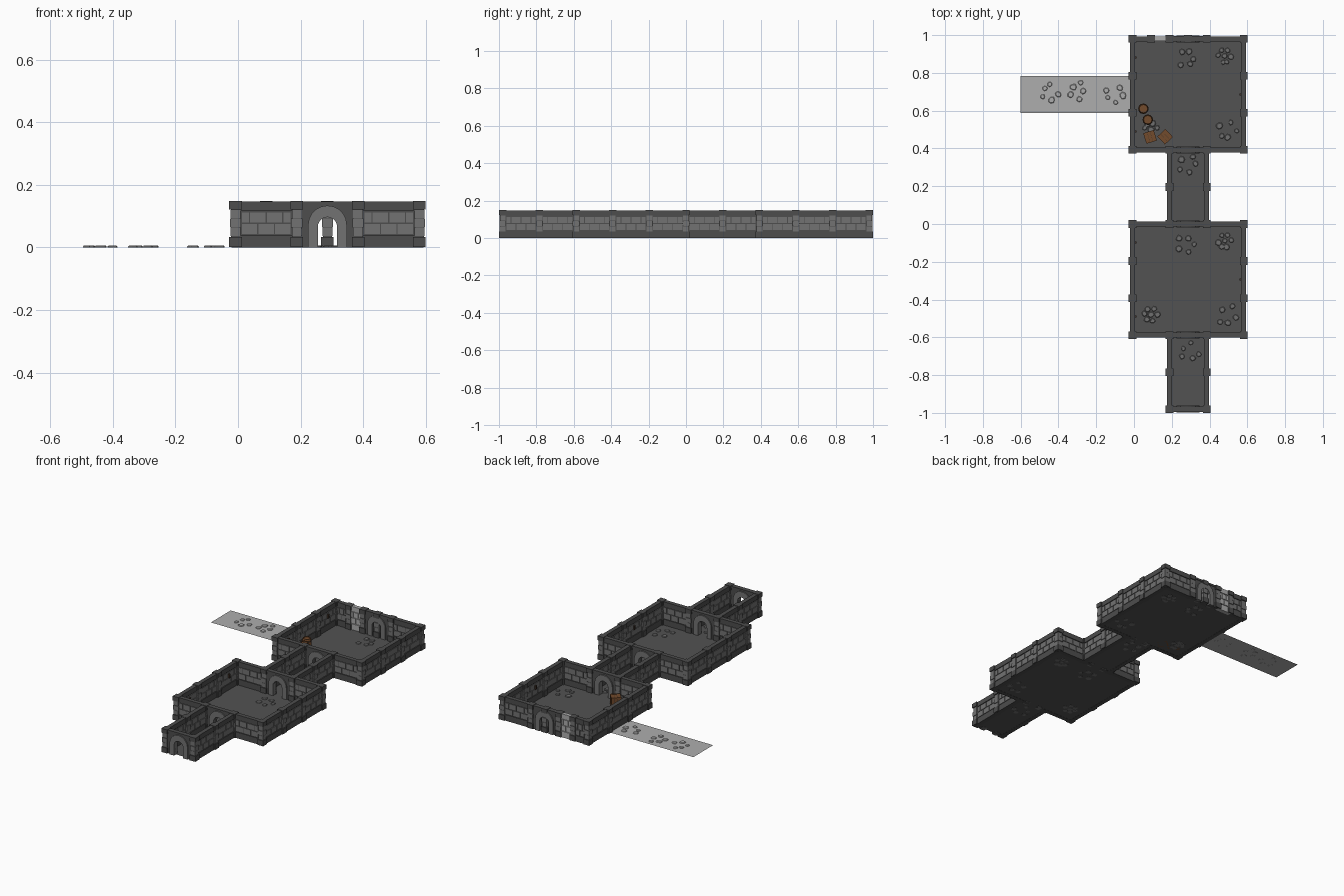
import bpy, bmesh, math, random
from mathutils import Matrix, Vector

if "Cube" in bpy.data.objects:
    bpy.data.objects.remove(bpy.data.objects["Cube"])

random.seed(4)
S, X0, Y0 = 0.196, -0.008, -0.98          # grid step and origin
gx = lambda i: X0 + S * i
gy = lambda j: Y0 + S * j


def mat(name, c):
    m = bpy.data.materials.new(name)
    m.diffuse_color = (*c, 1)
    m.use_nodes = True
    m.node_tree.nodes["Principled BSDF"].inputs["Base Color"].default_value = m.diffuse_color
    return m


WALL = mat("dark_stone", (0.075, 0.075, 0.075))
BRICK = mat("brick_stone", (0.17, 0.17, 0.17))
FLOOR = mat("floor_stone", (0.085, 0.085, 0.085))
PEBBLE = mat("paving_stone", (0.16, 0.16, 0.16))
PALE = mat("pale_stone", (0.42, 0.42, 0.42))
WOOD = mat("wood", (0.17, 0.07, 0.025))
IRON = mat("dark_trim", (0.05, 0.03, 0.02))


class Part:
    """Collects boxes, prisms and lathes into one mesh object."""
    def __init__(self, name, material):
        self.name, self.m, self.bm = name, material, bmesh.new()

    def box(self, c, size, M=Matrix()):
        bmesh.ops.create_cube(self.bm, size=1, matrix=M @ Matrix.Translation(c) @ Matrix.Diagonal((*size, 1)))

    def prism(self, pts, depth, M=Matrix()):
        # profile in local x-z, extruded along y, centred
        f = self.bm.faces.new([self.bm.verts.new(M @ Vector((x, -depth / 2, z))) for x, z in pts])
        r = bmesh.ops.extrude_face_region(self.bm, geom=[f])
        vs = [g for g in r["geom"] if isinstance(g, bmesh.types.BMVert)]
        bmesh.ops.translate(self.bm, vec=M.to_3x3() @ Vector((0, depth, 0)), verts=vs)

    def rings(self, rings):
        loops = [[self.bm.verts.new(p) for p in r] for r in rings]
        n = len(loops[0])
        for a, b in zip(loops, loops[1:]):
            for k in range(n):
                self.bm.faces.new((a[k], a[(k + 1) % n], b[(k + 1) % n], b[k]))
        self.bm.faces.new(loops[0][::-1])
        self.bm.faces.new(loops[-1])

    def sheet(self, x0, x1, y0, y1, z):
        self.bm.faces.new([self.bm.verts.new(p) for p in ((x0, y0, z), (x1, y0, z), (x1, y1, z), (x0, y1, z))])

    def done(self, recalc=True):
        if recalc:
            bmesh.ops.recalc_face_normals(self.bm, faces=self.bm.faces)
        me = bpy.data.meshes.new(self.name)
        self.bm.to_mesh(me)
        self.bm.free()
        me.materials.append(self.m)
        bpy.context.collection.objects.link(bpy.data.objects.new(self.name, me))


walls, bricks = Part("walls", WALL), Part("wall_bricks", BRICK)
arches, pillars = Part("door_arches", BRICK), Part("pillars", WALL)
blocks = Part("pillar_blocks", BRICK)
pale = Part("pale_wall_bricks", PALE)
torches = Part("wall_brackets", IRON)


def frame(x, y, along_y):
    return Matrix.Translation((x, y, 0)) @ Matrix.Rotation(math.pi / 2 if along_y else 0, 4, 'Z')


def lay_bricks(part, M, w):
    for side in (-1, 1):
        for row in range(2):
            n = max(2, round(w / 0.054))
            cuts = [-w / 2 + w * k / n for k in range(n + 1)]
            if row:
                cuts = [cuts[0]] + [c - w / n / 2 for c in cuts[1:]] + [cuts[-1]]
            for a, b in zip(cuts, cuts[1:]):
                part.box(((a + b) / 2, side * 0.0085, 0.059 + 0.037 * row), (b - a - 0.004, 0.007, 0.033), M)


def wall(x, y, along_y, w=S):
    M = frame(x, y, along_y)
    walls.box((0, 0, 0.0735), (w, 0.016, 0.147), M)
    walls.box((0, 0, 0.019), (w, 0.026, 0.038), M)
    walls.box((0, 0, 0.132), (w, 0.026, 0.030), M)
    lay_bricks(bricks, M, w - 0.036)


def arc(r, spring, n=10):
    return [(r * math.cos(math.pi * k / n), spring + r * math.sin(math.pi * k / n)) for k in range(n + 1)]


def door(x, y):
    M = frame(x, y, False)
    inner = [(0.031, 0)] + arc(0.031, 0.066) + [(-0.031, 0)]
    outer = [(0.062, 0)] + arc(0.062, 0.072) + [(-0.062, 0)]
    walls.prism([(-S / 2, 0), (-S / 2, 0.147), (S / 2, 0.147), (S / 2, 0)] + inner, 0.022, M)
    walls.box((0, 0, 0.141), (S, 0.028, 0.012), M)
    # surround made of separate stones
    for k in range(len(inner) - 1):
        arches.prism([inner[k], outer[k], outer[k + 1], inner[k + 1]], 0.036, M)


def pillar(x, y, w=0.04):
    z = 0
    pillars.box((x, y, 0.074), (w * 0.7, w * 0.7, 0.146))
    for k, (h, s) in enumerate(((0.035, 1.0), (0.028, 0.8), (0.03, 0.9), (0.028, 0.78), (0.029, 1.0))):
        p = pillars if k in (0, 4) else blocks
        p.box((x, y, z + h / 2), (w * s, w * s, h - 0.002))
        z += h


# two rooms and two passages
posts = set()
for j0 in (2, 7):
    for k in range(3):
        for i in (0, 3):
            wall(gx(i), gy(j0 + k + 0.5), True)
    for i in (0, 2):
        wall(gx(i + 0.5), gy(j0), False)
        if j0 == 2:
            wall(gx(i + 0.5), gy(5), False)
    for i in range(4):
        posts |= {(i, j0), (i, j0 + 3), (0, j0 + i), (3, j0 + i)}
    for i, k in ((0, 0.5), (0, 2.5), (3, 1.5)):
        s = 1 if i == 0 else -1
        torches.box((gx(i) + s * 0.015, gy(j0 + k), 0.09), (0.012, 0.01, 0.024))
    for i in (1, 2):
        for k in (1, 2):
            wall(gx(i), gy(j0 - k + 0.5), True)
            posts.add((i, j0 - k))
for j in (0, 2, 5, 7, 10):
    door(gx(1.5), gy(j))

# back wall: half-width sections, one of them pale
wall(gx(0.25), gy(10), False, S / 2)
wall(gx(2.5), gy(10), False)
Mb = frame(gx(0.75), gy(10), False)
lay_bricks(pale, Mb, S / 2 - 0.03)
pale.box((0, 0, 0.0735), (S / 2, 0.012, 0.147), Mb)
pale.box((0, 0, 0.132), (S / 2, 0.024, 0.03), Mb)
pale.box((0, 0, 0.019), (S / 2, 0.024, 0.038), Mb)
for p in sorted(posts):
    pillar(gx(p[0]), gy(p[1]))
for i in (0.5, 1.5):
    pillar(gx(i), gy(10))
for p in (walls, bricks, arches, pillars, blocks, pale, torches):
    p.done()

# floors
floor = Part("floors", FLOOR)
for i0, i1, j0, j1 in ((1, 2, 0, 2), (0, 3, 2, 5), (1, 2, 5, 7), (0, 3, 7, 10)):
    floor.sheet(gx(i0), gx(i1), gy(j0), gy(j1), 0.001)
floor.done(False)
slab = Part("pale_outer_floor", PALE)
slab.sheet(-0.6, gx(0) - 0.012, gy(8), gy(9), 0.001)
slab.done(False)


# paving stones: flattened irregular polygons
def paving(part, x, y, dense):
    spots = [(0, 0)] if dense else []
    n = 6 if dense else 5
    for k in range(n):
        a = k * math.tau / n + random.uniform(-0.3, 0.3)
        r = 0.034 if dense else random.uniform(0.032, 0.055)
        spots.append((r * math.cos(a), r * math.sin(a)))
    for sx, sy in spots:
        R = random.uniform(0.013, 0.019)
        rad = [R * random.uniform(0.8, 1.1) for _ in range(7)]
        part.rings([[(x + sx + q * s * math.cos(k * math.tau / 7), y + sy + q * s * math.sin(k * math.tau / 7), z)
                     for k, q in enumerate(rad)] for s, z in ((1, 0), (1, 0.003), (0.8, 0.006))])


stones = Part("paving_stones", PEBBLE)
for x, y, d in ((0.28, 0.88, 0), (0.48, 0.89, 1), (0.49, 0.5, 0), (0.09, 0.5, 1), (0.29, 0.31, 0),
                (0.28, -0.11, 0), (0.48, -0.09, 1), (0.49, -0.48, 0), (0.09, -0.48, 1), (0.29, -0.68, 0)):
    paving(stones, x, y, d)
stones.done()
outer = Part("outer_paving_stones", PALE)
for x, y in ((-0.45, 0.69), (-0.30, 0.70), (-0.10, 0.685)):
    paving(outer, x, y, 0)
outer.done()

# barrels and crates
barrel, hoops = Part("barrels", WOOD), Part("barrel_hoops", IRON)
circ = lambda x, y, r, z: [(x + r * math.cos(k * math.tau / 12), y + r * math.sin(k * math.tau / 12), z) for k in range(12)]
for x, y in ((0.05, 0.61), (0.073, 0.552)):
    barrel.rings([circ(x, y, r, z) for r, z in ((0.022, 0.002), (0.026, 0.02), (0.028, 0.036), (0.026, 0.052),
                                                 (0.022, 0.07), (0.019, 0.07), (0.019, 0.066))])
    for z in (0.016, 0.05):
        hoops.rings([circ(x, y, 0.0275, z), circ(x, y, 0.0275, z + 0.006)])
crate, trim = Part("crates", WOOD), Part("crate_frames", IRON)
for x, y, a in ((0.085, 0.461, 0.3), (0.165, 0.462, 0.75)):
    M = Matrix.Translation((x, y, 0.03)) @ Matrix.Rotation(a, 4, 'Z')
    crate.box((0, 0, 0), (0.052, 0.052, 0.054), M)
    for s in (-1, 1):
        for t in (-1, 1):
            u, v = s * 0.0255, t * 0.0255
            crate.box((u, v, 0), (0.007, 0.007, 0.058), M)
            crate.box((u, 0, v), (0.007, 0.058, 0.007), M)
            crate.box((0, u, v), (0.058, 0.007, 0.007), M)
    for k in (-1, 1):
        trim.box((k * 0.008, 0, 0), (0.0015, 0.0525, 0.0548), M)
for p in (barrel, hoops, crate, trim):
    p.done()
